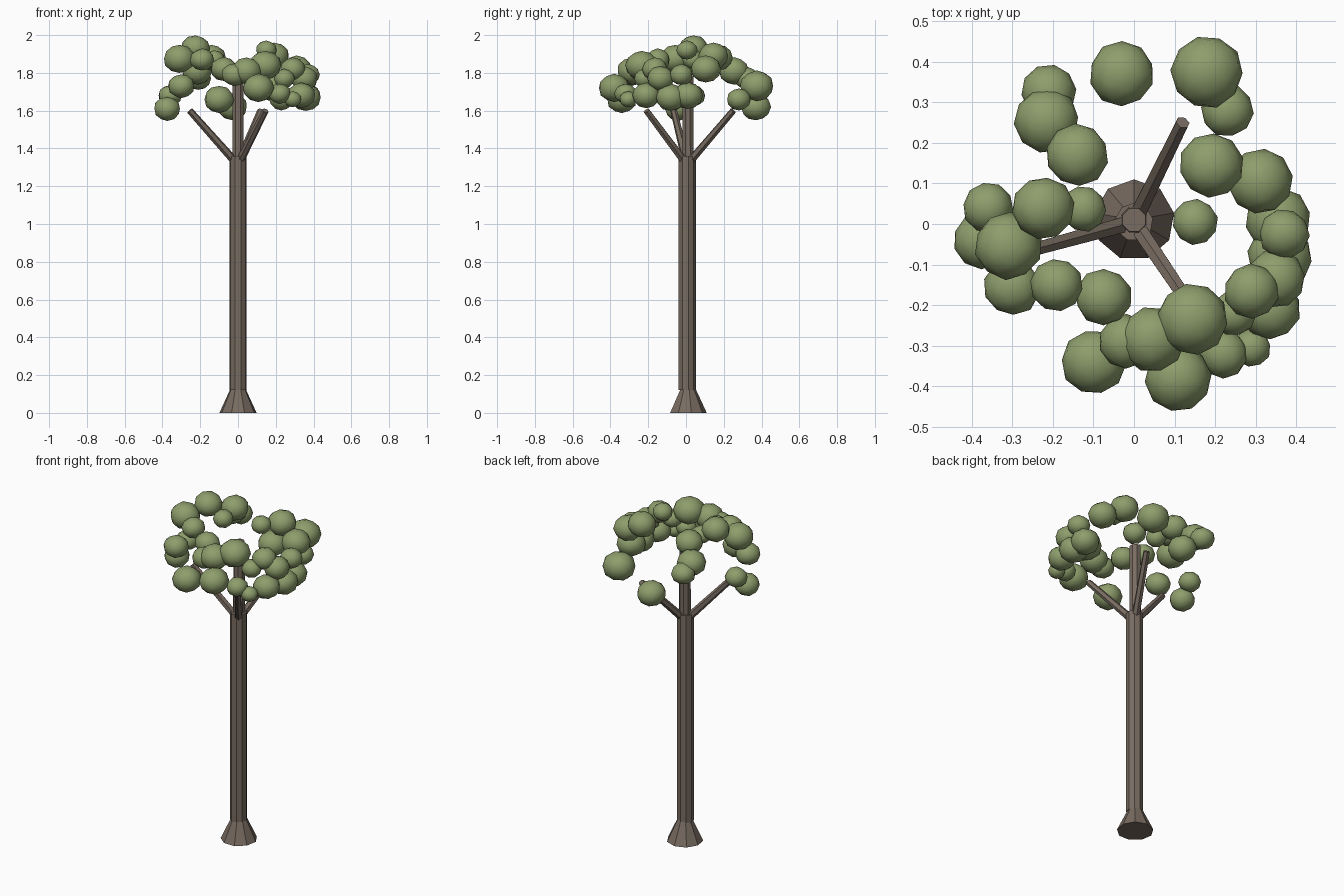
import bpy, math, random
from mathutils import Vector

random.seed(4)

def material(name, rgb):
    m = bpy.data.materials.new(name)
    m.diffuse_color = (*rgb, 1)
    return m

bark = material("bark", (0.19, 0.15, 0.12))
leaf = material("leaf", (0.27, 0.34, 0.15))

def limb(name, a, b, r1, r2, sides, turn=0.0):
    a, b = Vector(a), Vector(b)
    d = b - a
    bpy.ops.mesh.primitive_cone_add(vertices=sides, radius1=r1, radius2=r2, depth=d.length)
    o = bpy.context.object
    o.name = name
    o.location = (a + b) / 2
    if abs(d.x) + abs(d.y) > 1e-4:
        o.rotation_euler = d.to_track_quat('Z', 'Y').to_euler()
    else:
        o.rotation_euler.z = turn
    o.data.materials.append(bark)

# Root flare, trunk and upper trunk
CY = 0.01
limb("root_flare", (0, CY, 0), (0, CY, 0.125), 0.1, 0.042, 9)
limb("trunk", (0, CY / 2, 0.12), (0, CY / 2, 1.36), 0.047, 0.047, 9)
limb("upper_trunk", (0, CY, 1.34), (0, CY, 1.78), 0.033, 0.031, 8, math.pi / 8)

# Three spreading branches
for i, tip in enumerate([(0.12, 0.25, 1.6), (-0.255, -0.065, 1.6), (0.145, -0.21, 1.6)]):
    root = (tip[0] * 0.06, tip[1] * 0.06 + CY / 2, 1.33)
    limb(f"branch_{i + 1}", root, tip, 0.022, 0.018, 6)

# Leaf clumps: x, y, z, radius
clumps = [
    (-.03, .37, 1.62, .08), (.18, .375, 1.73, .09), (.23, .28, 1.66, .065),
    (-.21, .325, 1.77, .067), (-.215, .255, 1.81, .08), (-.14, .17, 1.88, .077),
    (-.225, .04, 1.93, .077), (-.125, .037, 1.87, .056), (-.36, .04, 1.68, .062),
    (-.375, -.04, 1.61, .07), (-.31, -.055, 1.875, .083), (-.30, -.155, 1.73, .07),
    (-.19, -.15, 1.87, .065), (-.075, -.18, 1.82, .07), (.15, .005, 1.92, .056),
    (.19, .145, 1.89, .08), (.31, .105, 1.82, .08), (.355, .01, 1.68, .08),
    (.37, -.025, 1.79, .062), (.36, -.08, 1.67, .08), (.35, -.135, 1.77, .072),
    (.29, -.165, 1.82, .068), (.335, -.21, 1.68, .075), (.245, -.22, 1.77, .056),
    (.143, -.235, 1.84, .087), (.045, -.285, 1.81, .08), (-.02, -.29, 1.79, .067),
    (-.10, -.34, 1.66, .08), (.108, -.38, 1.72, .082), (.22, -.32, 1.69, .06),
    (.29, -.305, 1.66, .047),
]
for i, (x, y, z, r) in enumerate(clumps):
    bpy.ops.mesh.primitive_ico_sphere_add(subdivisions=2, radius=r * 1.01)
    o = bpy.context.object
    o.name = f"leaf_clump_{i + 1}"
    # slightly lumpy, a little flattened, randomly turned
    for v in o.data.vertices:
        v.co *= random.uniform(0.96, 1.02)
        v.co.z *= 0.9
    o.rotation_euler.z = random.uniform(0, 6.28)
    o.location = (x, y, z)
    o.data.materials.append(leaf)
    bpy.ops.object.shade_smooth_by_angle(angle=math.radians(35))
